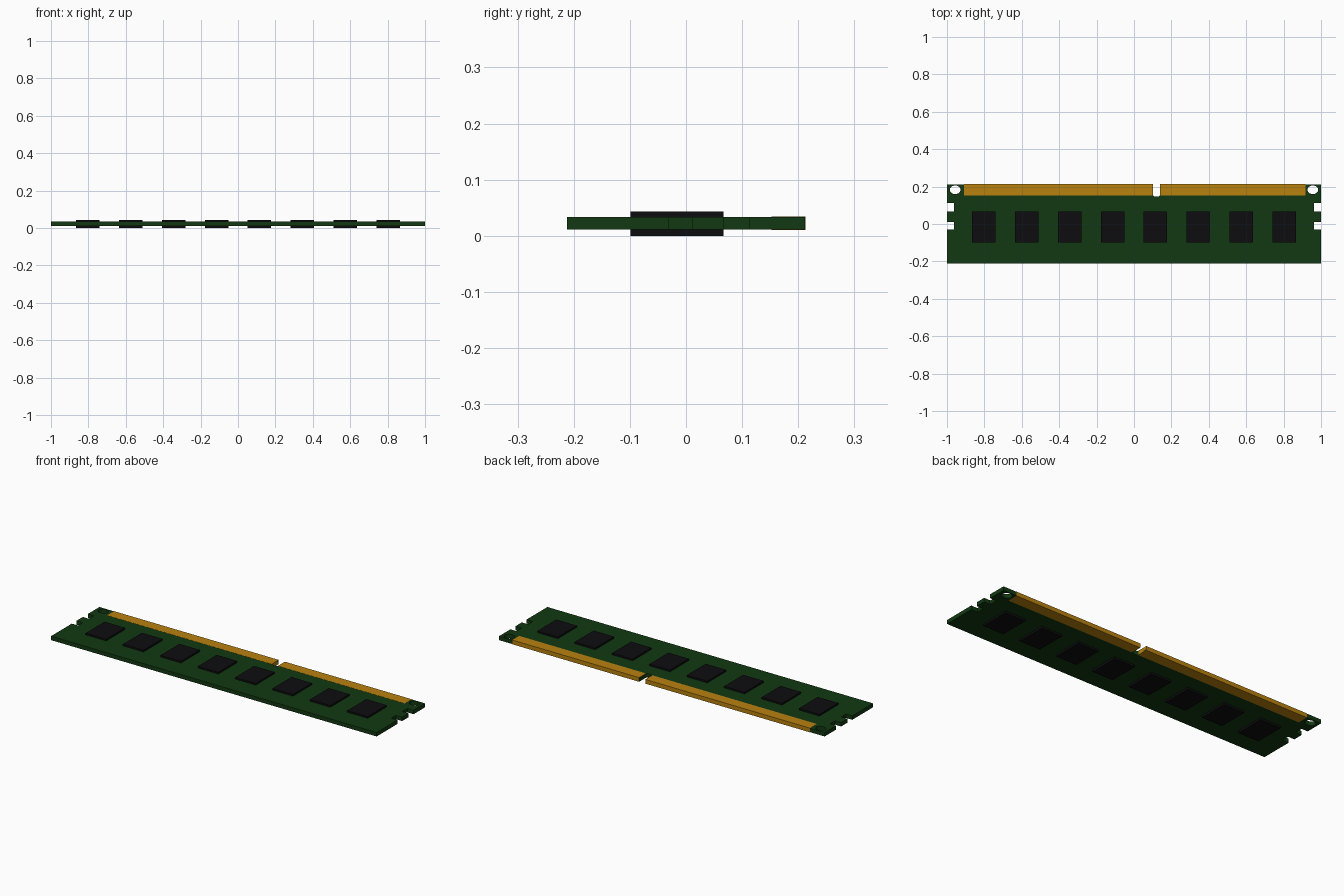
import bpy, bmesh
from math import cos, sin, pi

if "Cube" in bpy.data.objects:
    bpy.data.objects.remove(bpy.data.objects["Cube"])


def material(name, rgb):
    m = bpy.data.materials.new(name)
    m.diffuse_color = (*rgb, 1)
    m.use_nodes = True
    m.node_tree.nodes["Principled BSDF"].inputs["Base Color"].default_value = m.diffuse_color
    return m


GREEN = material("board_green", (0.006, 0.04, 0.006))
GOLD = material("contact_gold", (0.48, 0.22, 0.005))
BLACK = material("chip_black", (0.004, 0.004, 0.005))


def arc(cx, cy, rx, ry, a0, a1, n):
    return [(cx + rx * cos(a0 + (a1 - a0) * i / n),
             cy + ry * sin(a0 + (a1 - a0) * i / n)) for i in range(n + 1)]


def plate(name, loops, z0, z1, mat):
    """Flat plate from an outline plus optional hole loops."""
    cu = bpy.data.curves.new(name + "_profile", 'CURVE')
    cu.dimensions = '2D'
    cu.fill_mode = 'BOTH'
    cu.extrude = (z1 - z0) / 2
    for pts in loops:
        s = cu.splines.new('POLY')
        s.points.add(len(pts) - 1)
        for p, (x, y) in zip(s.points, pts):
            p.co = (x, y, 0, 1)
        s.use_cyclic_u = True
    tmp = bpy.data.objects.new(name + "_tmp", cu)
    bpy.context.collection.objects.link(tmp)
    dg = bpy.context.evaluated_depsgraph_get()
    me = bpy.data.meshes.new_from_object(tmp.evaluated_get(dg))
    bpy.data.objects.remove(tmp)
    bm = bmesh.new()
    bm.from_mesh(me)
    bmesh.ops.remove_doubles(bm, verts=bm.verts, dist=1e-5)
    bmesh.ops.translate(bm, verts=bm.verts, vec=(0, 0, (z0 + z1) / 2))
    bmesh.ops.recalc_face_normals(bm, faces=bm.faces)
    for f in bm.faces:
        f.smooth = False
    bm.to_mesh(me)
    bm.free()
    me.name = name
    me.materials.clear()
    me.materials.append(mat)
    ob = bpy.data.objects.new(name, me)
    bpy.context.collection.objects.link(ob)
    return ob


def box(name, x0, x1, y0, y1, z0, z1, mat):
    me = bpy.data.meshes.new(name)
    bm = bmesh.new()
    bmesh.ops.create_cube(bm, size=1)
    bmesh.ops.scale(bm, verts=bm.verts, vec=(x1 - x0, y1 - y0, z1 - z0))
    bmesh.ops.translate(bm, verts=bm.verts,
                        vec=((x0 + x1) / 2, (y0 + y1) / 2, (z0 + z1) / 2))
    bm.to_mesh(me)
    bm.free()
    me.materials.append(mat)
    ob = bpy.data.objects.new(name, me)
    bpy.context.collection.objects.link(ob)
    return ob


# Circuit board: latch notches on both ends, key slot in the contact edge
Y, D = 0.212, 0.038
KEY0, KEY1 = 0.101, 0.139
right_side = [(1, -Y)]
for a, b in ((-0.03, 0.012), (0.067, 0.112)):
    right_side += [(1, a), (1 - D, a), (1 - D, b), (1, b)]
right_side.append((1, Y))
key_slot = [(KEY1, Y)] + arc((KEY0 + KEY1) / 2, 0.155, (KEY1 - KEY0) / 2, 0.009,
                             0, -pi, 8) + [(KEY0, Y)]
left_side = [(-x, y) for x, y in reversed(right_side)]
holes = [arc(s * 0.956, 0.183, 0.029, 0.023, 0, 2 * pi * 23 / 24, 23) for s in (-1, 1)]
plate("circuit_board", [right_side + key_slot + left_side] + holes,
      0.0115, 0.0335, GREEN)

# Gold contact strips wrapping the edge either side of the key slot
for name, x0, x1 in (("contacts_long", -0.91, KEY0), ("contacts_short", KEY1, 0.918)):
    box(name, x0, x1, 0.152, Y + 0.0008, 0.0107, 0.0341, GOLD)

# Eight memory chips on each face
for i in range(8):
    cx = (i - 3.5) * 0.2295
    for side, z0, z1 in (("top", 0.033, 0.043), ("bottom", 0.0, 0.012)):
        box(f"chip_{side}_{i + 1}", cx - 0.063, cx + 0.063, -0.099, 0.067, z0, z1, BLACK)
